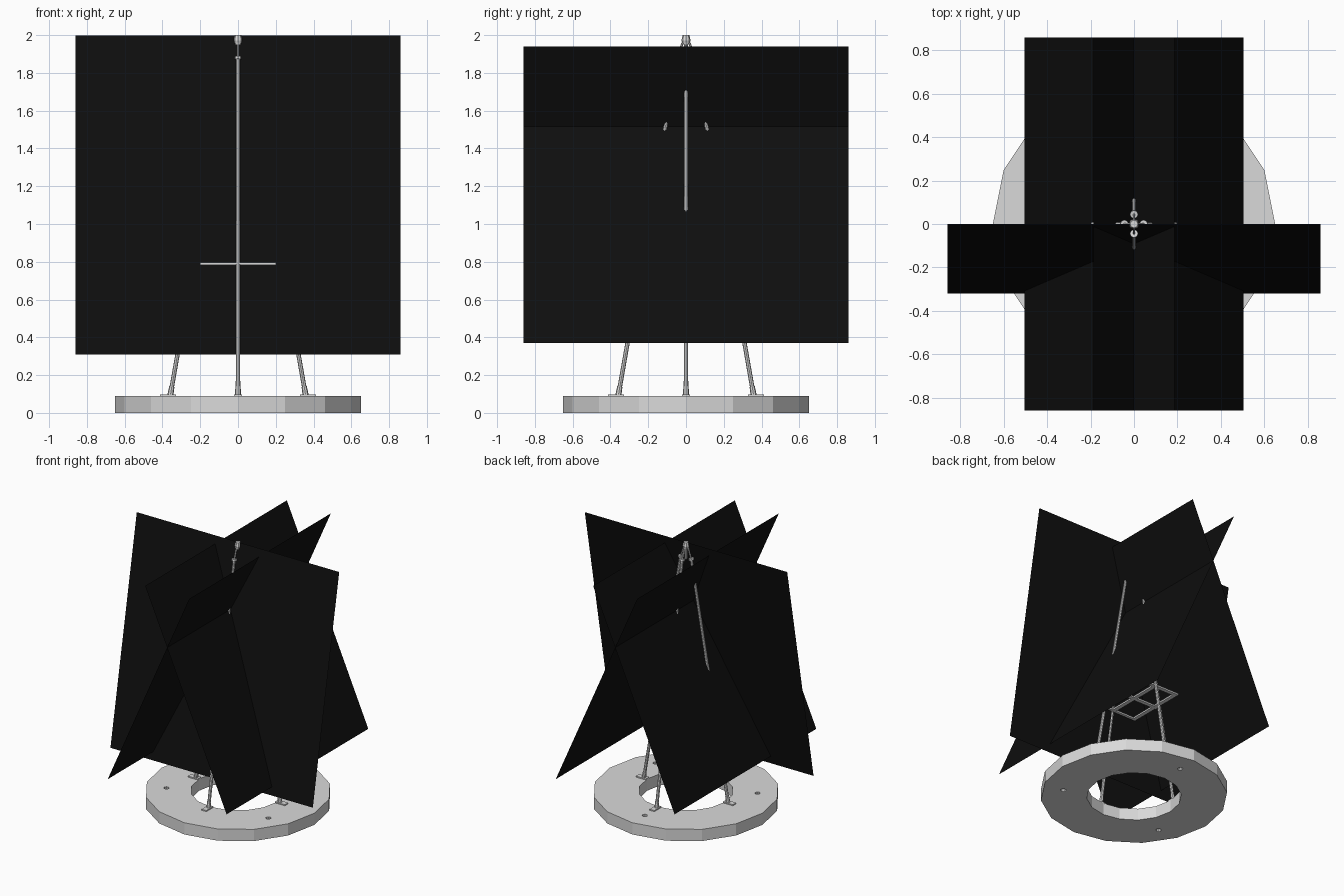
import bpy, bmesh, math
from mathutils import Vector

if "Cube" in bpy.data.objects:
    bpy.data.objects.remove(bpy.data.objects["Cube"])


def material(name, v):
    m = bpy.data.materials.new(name)
    m.diffuse_color = (v, v, v, 1)
    m.use_nodes = True
    m.node_tree.nodes["Principled BSDF"].inputs["Base Color"].default_value = m.diffuse_color
    return m


GREY = material("light_grey", 0.7)
BLACK = material("black", 0.0045)


def add(name, bm, mat):
    bmesh.ops.recalc_face_normals(bm, faces=bm.faces)
    me = bpy.data.meshes.new(name)
    bm.to_mesh(me)
    bm.free()
    me.materials.append(mat)
    ob = bpy.data.objects.new(name, me)
    bpy.context.collection.objects.link(ob)
    return ob


def rod(name, a, b, r1, r2, sides=8, mat=GREY):
    a, b = Vector(a), Vector(b)
    bm = bmesh.new()
    bmesh.ops.create_cone(bm, cap_ends=True, segments=sides, radius1=r1, radius2=r2, depth=(b - a).length)
    bmesh.ops.rotate(bm, verts=bm.verts, matrix=(b - a).to_track_quat('Z', 'Y').to_matrix())
    bmesh.ops.translate(bm, verts=bm.verts, vec=(a + b) / 2)
    return add(name, bm, mat)


def box(name, c, size, angle=0):
    bm = bmesh.new()
    bmesh.ops.create_cube(bm, size=1)
    bmesh.ops.scale(bm, verts=bm.verts, vec=size)
    ob = add(name, bm, GREY)
    ob.location = c
    ob.rotation_euler.z = angle
    return ob


def sheet(name, corners):
    bm = bmesh.new()
    bm.faces.new([bm.verts.new(c) for c in corners])
    return add(name, bm, BLACK)


# sixteen-sided base ring
bm = bmesh.new()
N = 16
rings = []
for r, z in ((0.65, 0), (0.65, 0.09), (0.33, 0.09), (0.33, 0)):
    rings.append([bm.verts.new((r * math.cos(2 * math.pi * i / N), r * math.sin(2 * math.pi * i / N), z))
                  for i in range(N)])
for k in range(4):
    p, q = rings[k], rings[(k + 1) % 4]
    for i in range(N):
        j = (i + 1) % N
        bm.faces.new((p[i], p[j], q[j], q[i]))
base = add("base_ring", bm, GREY)

# three bolt holes through the base
for i, deg in enumerate((90, 210, 330)):
    a = math.radians(deg)
    x, y = 0.5 * math.cos(a), 0.5 * math.sin(a)
    cutter = rod(f"hole_cutter_{i}", (x, y, -0.1), (x, y, 0.2), 0.019, 0.019, 10)
    cutter.hide_render = True
    cutter.hide_viewport = True
    mod = base.modifiers.new("hole", 'BOOLEAN')
    mod.object = cutter
    mod.operation = 'DIFFERENCE'
    mod.solver = 'EXACT'

# four leaning legs with feet, sockets and top flanges
for i in range(4):
    a = i * math.pi / 2
    c, s = math.cos(a), math.sin(a)

    def on_leg(z):
        r = 0.357 - 0.1753 * (z - 0.1)
        return (c * r, s * r, z)

    rod(f"leg_{i}", on_leg(0.09), on_leg(1.88), 0.012, 0.010)
    rod(f"leg_socket_{i}", on_leg(0.092), on_leg(0.14), 0.016, 0.014)
    rod(f"leg_flange_{i}", on_leg(1.872), on_leg(1.886), 0.019, 0.019)
    box(f"foot_plate_{i}", (c * 0.37, s * 0.37, 0.094), (0.085, 0.04, 0.009), a)
    # short strut from flange to the head
    rod(f"head_strut_{i}", on_leg(1.875), (c * 0.018, s * 0.018, 1.96), 0.006, 0.006, 6)

# flat brace frame between the legs
ZF, T, W = 0.789, 0.012, 0.03
for s in (-1, 1):
    box(f"frame_long_{s}", (s * 0.187, 0, ZF), (W, 0.48, T))
    box(f"frame_end_{s}", (0, s * 0.226, ZF), (0.40, W, T))
box("frame_middle_x", (0, 0, ZF), (0.42, W, T))
box("frame_middle_y", (0, 0, ZF), (W, 0.46, T))

# head on top
rod("head_post", (0, 0, 1.87), (0, 0, 1.96), 0.010, 0.010)
rod("head_collar", (0, 0, 1.95), (0, 0, 1.972), 0.018, 0.024)
rod("head_cap", (0, 0, 1.972), (0, 0, 2.0), 0.024, 0.018)

# big tilted black sheets
H = 0.86
sheet("front_sheet", [(-H, -0.32, 0.31), (H, -0.32, 0.31), (H, 0, 1.998), (-H, 0, 1.998)])
for n, s in (("right", 1), ("left", -1)):
    sheet(f"{n}_sheet", [(s * 0.505, -H, 0.37), (s * 0.505, H, 0.37),
                         (-s * 0.187, H, 1.94), (-s * 0.187, -H, 1.94)])
